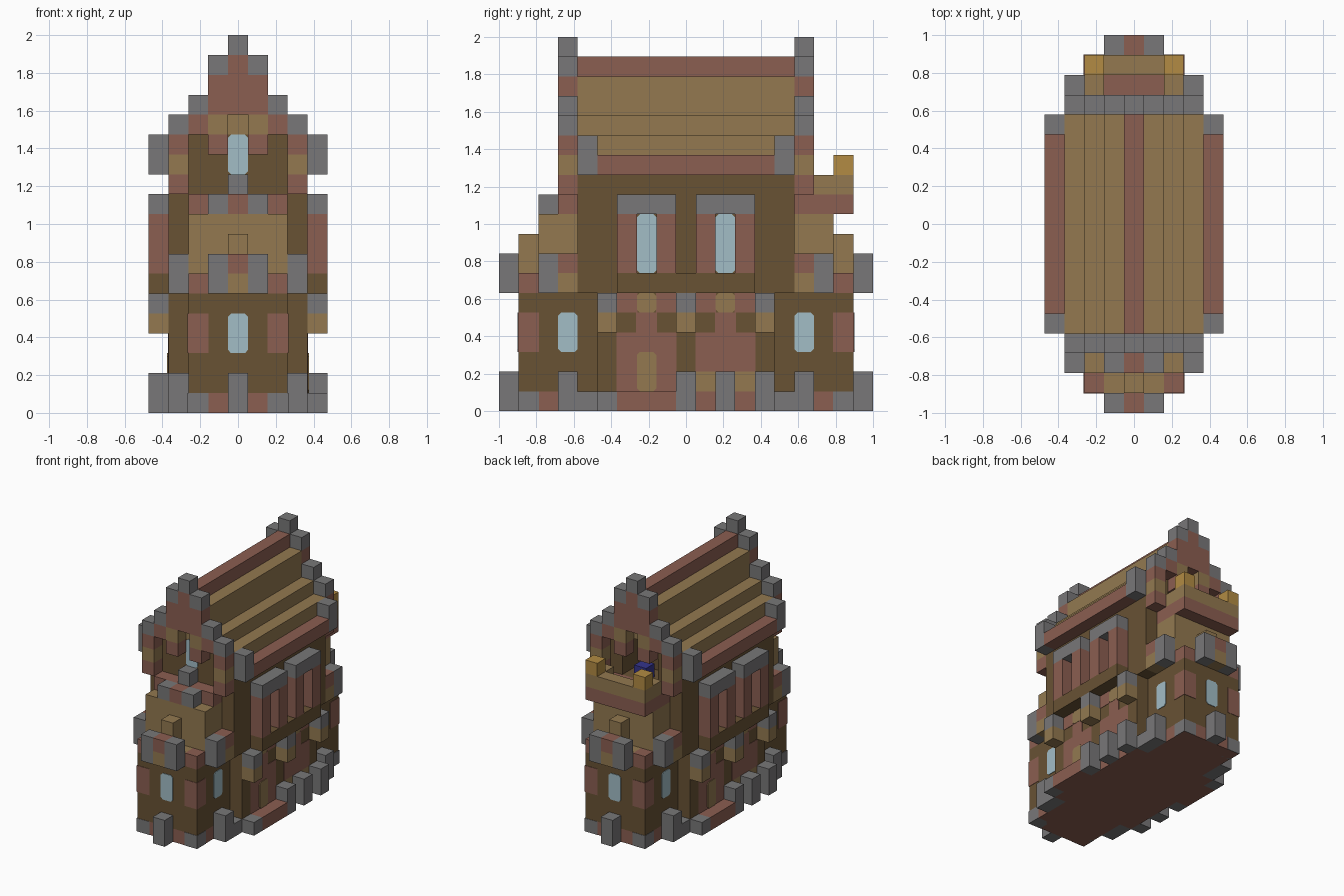
import bpy, bmesh
from mathutils import Matrix, Vector

if "Cube" in bpy.data.objects:
    bpy.data.objects.remove(bpy.data.objects["Cube"], do_unlink=True)

U = 2 / 19          # block size
GROW = 0.003        # accent blocks stand slightly proud


def srgb(r, g, b):
    return [((c / 255 + 0.055) / 1.055) ** 2.4 for c in (r, g, b)] + [1]


COLORS = {
    "stone_grey": srgb(120, 119, 120),
    "brick_red": srgb(139, 94, 81),
    "tan_wood": srgb(147, 121, 80),
    "dark_brown": srgb(104, 82, 52),
    "gold": srgb(178, 139, 67),
    "window_blue": srgb(162, 189, 198),
    "deep_blue": srgb(52, 52, 140),
}
MATS = {}
for key, col in COLORS.items():
    m = bpy.data.materials.new(key)
    m.use_nodes = True
    m.diffuse_color = col
    m.node_tree.nodes["Principled BSDF"].inputs["Base Color"].default_value = col
    m.node_tree.nodes["Principled BSDF"].inputs["Roughness"].default_value = 0.9
    MATS[key] = m
GREY, BRICK, TAN, BROWN, GOLD, GLASS, BLUE = COLORS

PARTS = {}
ONE = [(1, 1)]
FOUR = [(1, 1), (-1, 1), (1, -1), (-1, -1)]
TURN = [(1, 1), (-1, -1)]
SIDES = [(1, 1), (-1, 1)]


def span(v):
    return v if isinstance(v, tuple) else (v, v)


def part(name, mat):
    return PARTS.setdefault((name, mat), bmesh.new())


def box(name, mat, x, y, z, reps=ONE, grow=0.0):
    """Block over inclusive cell ranges, repeated by sign pairs."""
    x, y, z = span(x), span(y), span(z)
    done = set()
    for sx, sy in reps:
        a, b = sorted(v * sx for v in x), sorted(v * sy for v in y)
        if (tuple(a), tuple(b)) in done:
            continue
        done.add((tuple(a), tuple(b)))
        lo = Vector((a[0] - .5, b[0] - .5, z[0])) * U
        hi = Vector((a[1] + .5, b[1] + .5, z[1] + 1)) * U
        size = hi - lo + Vector((grow, grow, 0)) * 2
        mtx = Matrix.Translation((lo + hi) / 2) @ Matrix.Diagonal((*size, 1))
        bmesh.ops.create_cube(part(name, mat), size=1, matrix=mtx)


def pane(name, mat, axis, wall, centre, z, reps, thick=0.005):
    """Thin one-cell-wide plate with cut corners, on an x or y wall."""
    bm = part(name, mat)
    z0, z1, w, c = z[0] * U, (z[1] + 1) * U, U / 2, U * 0.16
    outline = [(-w + c, z0), (w - c, z0), (w, z0 + c), (w, z1 - c),
               (w - c, z1), (-w + c, z1), (-w, z1 - c), (-w, z0 + c)]
    for sx, sy in reps:
        rings = []
        for d in (0, thick):
            pts = [(wall * U + d, centre * U + h, v) for h, v in outline]
            if axis == "y":
                pts = [(q, p, v) for p, q, v in pts]
            rings.append([bm.verts.new((p * sx, q * sy, v)) for p, q, v in pts])
        bm.faces.new(rings[0])
        bm.faces.new(rings[1])
        for i in range(8):
            j = (i + 1) % 8
            bm.faces.new((rings[0][i], rings[0][j], rings[1][j], rings[1][i]))


# Lower storey: wide hall with a narrower tower at each end
box("hall_base", BRICK, (-3, 3), (-4, 4), 0)
box("hall_walls", BROWN, (-3, 3), (-4, 4), (1, 5))
box("tower_base", BRICK, (-2, 2), (-8, -5), 0, FOUR)
box("tower_walls", BROWN, (-2, 2), (-8, -5), (1, 5), FOUR)
box("tower_corner_stone", GREY, 2, -8, 0, FOUR, GROW)
box("tower_corner_brick", BRICK, 2, -8, (3, 4), FOUR, GROW)
box("tower_pillar", GREY, 0, -9, (0, 1), FOUR)
box("tower_pillar", GREY, 3, -6, (0, 1), FOUR)
box("tower_footing", GREY, 3, -5, 0, FOUR)
pane("tower_window", GLASS, "y", 8.5, 0, (3, 4), [(1, 1), (1, -1)])
pane("tower_window", GLASS, "x", 2.5, 6, (3, 4), FOUR)

# Hall long sides: door half, window half, pillars and brackets
box("door_step", BRICK, 4, (-3, -1), 0, TURN)
box("step_stone", GREY, 4, -4, 0, TURN)
box("door_surround", BRICK, 3, (-3, -1), (1, 3), TURN, GROW)
box("door_head", BRICK, 3, -2, 4, TURN, GROW)
pane("door", TAN, "x", 3.53, -2, (1, 2), TURN)
box("bay_brick", BRICK, 3, (1, 3), (2, 3), TURN, GROW)
box("bay_head", BRICK, 3, 2, 4, TURN, GROW)
box("bay_sill", TAN, 3, (1, 3), 1, TURN, GROW)
for y in (0, 2, 4):
    box("side_pillar", GREY, 4, y, (0, 1), TURN)
for y in (-4, 0, 4):
    box("bracket_foot", TAN, 4, y, 4, SIDES)
    box("bracket_head", GREY, 4, y, 5, SIDES)
for y in (1, 3):
    box("frieze_brick", BRICK, 3, y, 5, FOUR, GROW)
pane("frieze_panel", TAN, "x", 3.5, 2, (5, 5), FOUR)

# Parapet around each tower
box("merlon", GREY, 1, -9, (6, 7), FOUR)
box("merlon", GREY, 3, -7, (6, 7), FOUR)
box("parapet_corner", BRICK, 2, -8, 6, FOUR)
box("parapet_middle", TAN, 0, -9, 6, FOUR)
box("parapet_middle", TAN, 3, -6, 6, FOUR)
box("parapet_cap", BRICK, 0, -9, 7, FOUR)
box("parapet_cap", BRICK, 3, -6, 7, FOUR)
box("tower_floor", TAN, (-1, 1), -8, 6, FOUR)
box("tower_chest", TAN, 0, -8, (7, 8), FOUR)

# Upper storey with side window bays
box("upper_walls", BROWN, (-3, 3), (-5, 5), (6, 10))
box("side_ledge", BROWN, 4, (-3, 3), 6, SIDES)
for y in (1, 3):
    box("window_jamb", BRICK, 4, y, (7, 9), FOUR)
box("window_lintel", GREY, 4, (1, 3), 10, FOUR)
pane("side_window", GLASS, "x", 3.5, 2, (7, 9), FOUR)

# End bays under the gables
box("end_bay", TAN, (-2, 2), (-7, -6), (6, 9), FOUR)
box("bay_ledge", BRICK, (-2, 2), -6, 10, FOUR)
box("bay_crest_stone", GREY, 1, -7, 10, SIDES)
box("bay_crest_brick", BRICK, 0, -7, 10)

# Rear balcony
box("balcony_floor", BRICK, (-2, 2), (7, 8), 10)
box("balcony_rail", TAN, (-2, 2), 8, 11)
box("balcony_rail", TAN, 2, 7, 11, SIDES)
box("balcony_post", GOLD, 2, 8, 12, SIDES)

# Attic, open towards the balcony
box("attic_walls", BROWN, (-3, 3), (-5, 3), (11, 12))
box("attic_walls", BROWN, (-2, 2), (-5, 3), 13)
box("attic_walls", BROWN, (2, 3), (4, 5), (11, 12), SIDES)
box("attic_walls", BROWN, 2, (4, 5), 13, SIDES)
box("attic_lamp", BLUE, 0, 5, 11)
pane("attic_window", GLASS, "y", 5.5, 0, (12, 13), [(1, -1)])
box("attic_sill", GREY, 0, -6, 11)

# Stepped roof
box("eave", BRICK, 4, (-4, 4), 12, SIDES)
box("eave_stone", GREY, 4, -5, (12, 13), FOUR)
box("roof_low", TAN, 3, (-5, 5), 13, SIDES)
box("roof_middle", TAN, (-2, 2), (-5, 5), 14)
box("roof_high", TAN, (-1, 1), (-5, 5), (15, 16))
box("ridge", BRICK, 0, (-5, 5), 17)

# Gables with arched recess and stone stepping
box("gable_brick", BRICK, 3, -6, 11, FOUR)
box("gable_band", TAN, 3, -6, 12, FOUR)
box("gable_brick", BRICK, 3, -6, 13, FOUR)
box("gable_brick", BRICK, 2, -6, 14, FOUR)
box("gable_arch", BRICK, 1, -6, 13, FOUR)
box("gable_arch_stone", TAN, 1, -6, 14, FOUR)
box("gable_brick", BRICK, (-1, 1), -6, (15, 16), FOUR)
box("gable_brick", BRICK, 0, -6, 17, FOUR)
for x, z in ((3, 14), (2, 15), (1, 17), (0, 18)):
    box("gable_stone", GREY, x, -6, z, FOUR)

# Turn the collected parts into objects
for (name, mat), bm in PARTS.items():
    bmesh.ops.recalc_face_normals(bm, faces=bm.faces)
    mesh = bpy.data.meshes.new(name)
    bm.to_mesh(mesh)
    bm.free()
    mesh.materials.append(MATS[mat])
    bpy.context.scene.collection.objects.link(bpy.data.objects.new(name, mesh))
